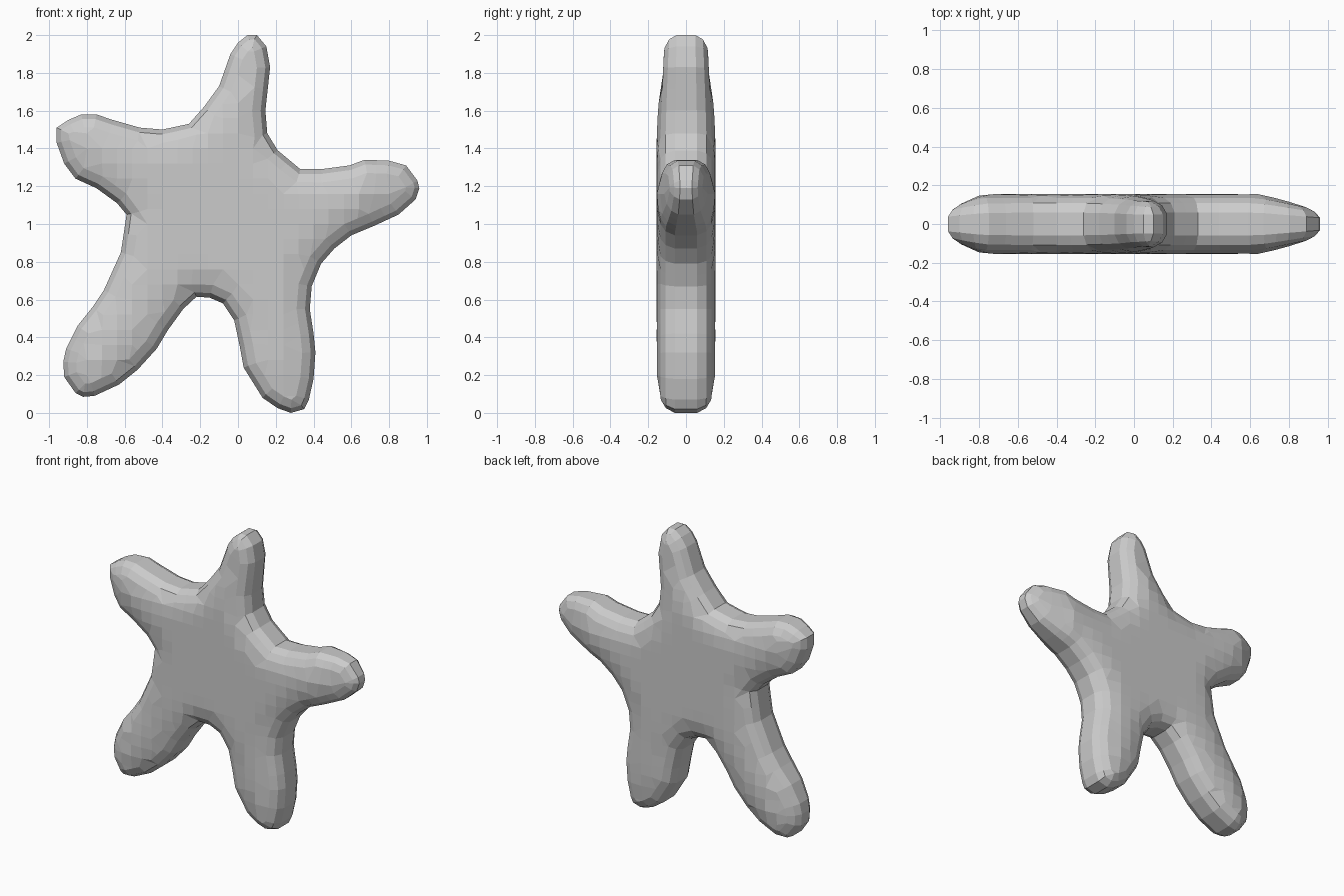
import bpy, bmesh, math
from mathutils import Vector
from mathutils.geometry import delaunay_2d_cdt, intersect_point_line

if "Cube" in bpy.data.objects:
    bpy.data.objects.remove(bpy.data.objects["Cube"])

# Outline of the starfish seen from the front (x, z), clockwise from the top arm
COARSE = [Vector(p) for p in [
    (.05, 2), (.10, 2), (.15, 1.94), (.17, 1.83), (.145, 1.6), (.155, 1.48), (.21, 1.39),
    (.33, 1.29), (.44, 1.29), (.59, 1.31), (.67, 1.34), (.8, 1.335), (.89, 1.31), (.95, 1.23),
    (.96, 1.19), (.94, 1.13), (.85, 1.05), (.72, .99), (.6, .94), (.51, .87), (.44, .79),
    (.39, .67), (.38, .55), (.4, .42), (.41, .32), (.4, .18), (.375, .07), (.35, .02),
    (.28, 0), (.21, .025), (.13, .08), (.03, .24), (.01, .35), (-.02, .49), (-.08, .58),
    (-.15, .61), (-.22, .615), (-.29, .55), (-.37, .44), (-.43, .34), (-.53, .23),
    (-.63, .15), (-.76, .09), (-.82, .085), (-.86, .105), (-.92, .19), (-.925, .27),
    (-.91, .34), (-.85, .46), (-.77, .56), (-.71, .65), (-.62, .85), (-.605, .95),
    (-.59, 1.05), (-.64, 1.11), (-.75, 1.19), (-.86, 1.24), (-.92, 1.32), (-.96, 1.43),
    (-.96, 1.51), (-.9, 1.55), (-.83, 1.58), (-.75, 1.58), (-.66, 1.55), (-.52, 1.51),
    (-.4, 1.5), (-.26, 1.53), (-.18, 1.62), (-.1, 1.73), (-.04, 1.9), (0, 1.96)]]
# Split the longer stretches so the facets stay even
OUTLINE = []
for a, b in zip(COARSE, COARSE[1:] + COARSE[:1]):
    steps = math.ceil((b - a).length / .13)
    OUTLINE += [a.lerp(b, s / steps) for s in range(steps)]
N = len(OUTLINE)


def edge_distance(p):
    best = 9
    for i in range(N):
        a, b = OUTLINE[i - 1], OUTLINE[i]
        q, t = intersect_point_line(p, a, b)
        q = a if t < 0 else b if t > 1 else Vector(q[:2])
        best = min(best, (p - q).length)
    return best


def inside(p):
    hit = False
    for i in range(N):
        a, b = OUTLINE[i - 1], OUTLINE[i]
        if (a.y > p.y) != (b.y > p.y) and p.x < a.x + (p.y - a.y) * (b.x - a.x) / (b.y - a.y):
            hit = not hit
    return hit


def half_thickness(p):
    # Rounded rim, flat middle, thinner toward the tips of the upper arms
    full = (.155 - max(0, p.x - .64) * .22 - max(0, -.78 - p.x) * .3
            - max(0, p.y - 1.5) * .05)
    t = min(1, edge_distance(p) / .18)
    return full * (.38 + .62 * math.sqrt(1 - (1 - t) ** 2))


# Points: outline, two inset rings, then a coarse grid in the middle
points = list(OUTLINE)
for inset in (.025, .07):
    for i in range(N):
        d = (OUTLINE[(i + 1) % N] - OUTLINE[i - 1]).normalized()
        p = OUTLINE[i] + Vector((d.y, -d.x)) * inset
        if inside(p) and edge_distance(p) > inset * .7:
            if all((p - q).length > .019 for q in points):
                points.append(p)
for i in range(-12, 13):
    for k in range(25):
        p = Vector((i * .08, k * .08 + .04))
        if inside(p) and edge_distance(p) > .1:
            points.append(p)
flat, _, faces, *_ = delaunay_2d_cdt(points, [], [list(range(N))], 1, 1e-5)

# Front and back skins joined by a narrow band around the rim
bm = bmesh.new()
depth = [half_thickness(p) for p in flat]
for side in (-1, 1):
    vs = [bm.verts.new((p.x, side * h, p.y)) for p, h in zip(flat, depth)]
    for f in faces:
        bm.faces.new([vs[i] for i in f])
bmesh.ops.delete(bm, geom=[v for v in bm.verts if not v.link_faces], context='VERTS')
bmesh.ops.bridge_loops(bm, edges=[e for e in bm.edges if e.is_boundary])
bmesh.ops.join_triangles(bm, faces=[f for f in bm.faces if len(f.verts) == 3],
                         angle_face_threshold=.5, angle_shape_threshold=1.2)
bmesh.ops.recalc_face_normals(bm, faces=bm.faces)
mesh = bpy.data.meshes.new("starfish_body")
bm.to_mesh(mesh)
bm.free()
bpy.context.collection.objects.link(bpy.data.objects.new("starfish_body", mesh))
